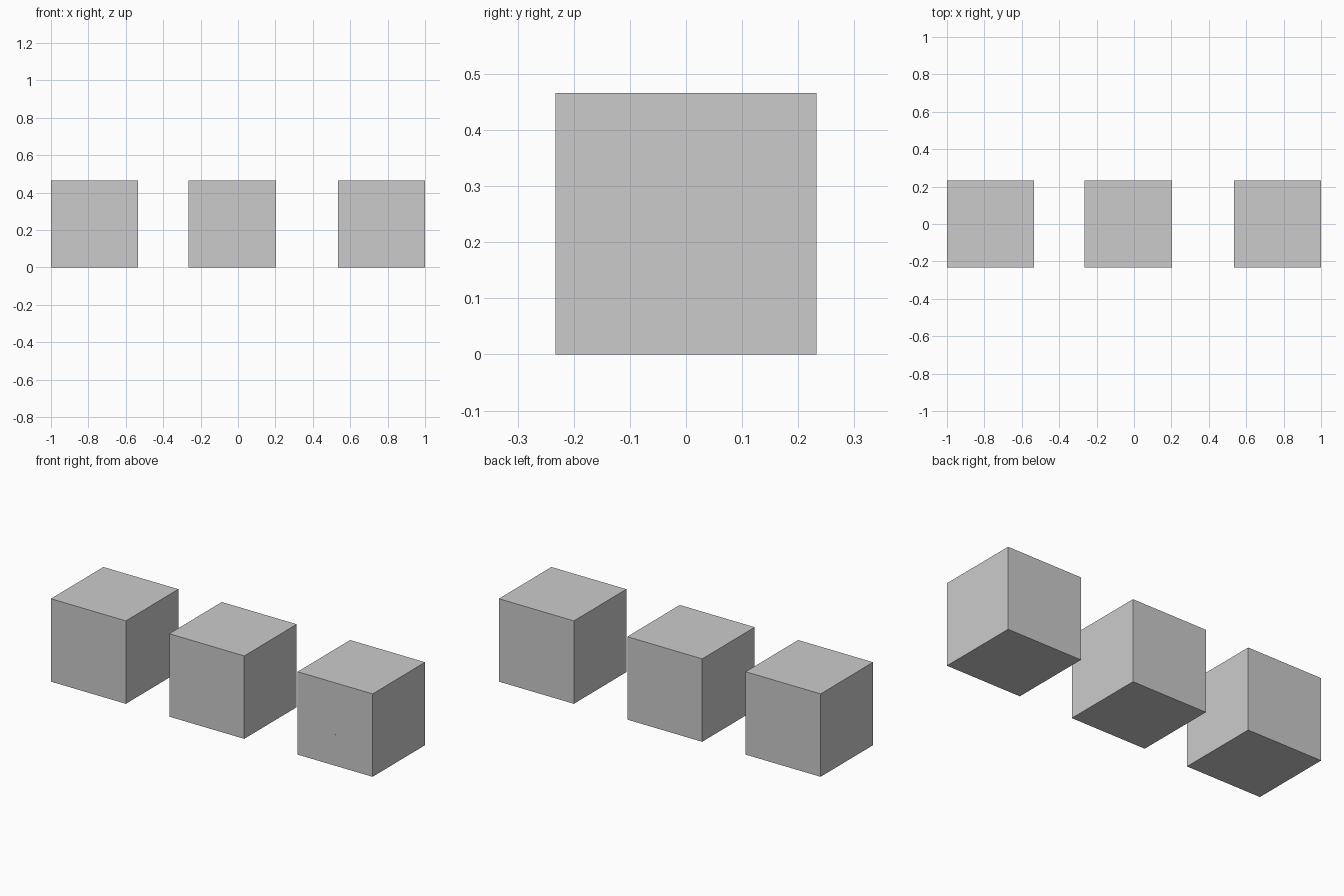
import bpy, bmesh, random
from mathutils import Vector, Matrix

if "Cube" in bpy.data.objects:
    bpy.data.objects.remove(bpy.data.objects["Cube"])

SIZE = 0.466
H = SIZE / 2


def cube_mesh():
    bm = bmesh.new()
    bmesh.ops.create_cube(bm, size=SIZE, matrix=Matrix.Translation((0, 0, H)))
    return bm


def add_object(name, bm, x):
    bmesh.ops.recalc_face_normals(bm, faces=bm.faces)
    mesh = bpy.data.meshes.new(name)
    bm.to_mesh(mesh)
    bm.free()
    obj = bpy.data.objects.new(name, mesh)
    obj.location.x = x
    bpy.context.collection.objects.link(obj)


def shatter(name, sites, x):
    """Split a cube into closed cells, one around each site."""
    for i, site in enumerate(sites):
        bm = cube_mesh()
        others = sorted((s for s in sites if s is not site),
                        key=lambda s: (s - site).length)
        for other in others:
            cut = bmesh.ops.bisect_plane(
                bm, geom=bm.verts[:] + bm.edges[:] + bm.faces[:], dist=1e-6,
                plane_co=(site + other) / 2, plane_no=other - site,
                clear_outer=True)["geom_cut"]
            rim = [e for e in cut if isinstance(e, bmesh.types.BMEdge) and e.is_boundary]
            if len(rim) > 2:
                bmesh.ops.edgeloop_fill(bm, edges=rim)
        if bm.faces:
            add_object(f"{name}_{i + 1:02d}", bm, x)
        else:
            bm.free()


# Intact block
add_object("whole_block", cube_mesh(), -0.767)

# Block broken into a few large chunks
coarse = [(0.03, -0.15, 0.37), (0.15, -0.15, 0.23), (-0.03, -0.15, 0.115),
          (-0.20, -0.15, 0.267), (0.14, -0.12, 0.02), (0.18, -0.03, 0.38),
          (-0.10, 0.12, 0.32), (0.07, 0.15, 0.12), (-0.15, 0.12, 0.08),
          (0.08, 0.19, 0.40)]
shatter("large_chunk", [Vector(p) for p in coarse], -0.031)

# Block broken into many small chunks: right-hand layer, then a random interior
random.seed(4)
right_layer = [(-0.10, 0.44), (0.08, 0.40), (-0.03, 0.34), (-0.01, 0.21),
               (0.13, 0.25), (0.21, 0.40), (0.21, 0.18), (0.11, 0.08),
               (-0.01, 0.07), (-0.12, 0.21), (-0.20, 0.18), (-0.16, 0.08),
               (-0.20, 0.32), (0.21, 0.03), (-0.13, 0.01)]
fine = [Vector((random.uniform(0.15, 0.19), y, z)) for y, z in right_layer]
fine += [Vector((random.uniform(-H, 0.11), random.uniform(-H, H),
                 random.uniform(0, SIZE))) for _ in range(38)]
shatter("small_chunk", fine, 0.767)
